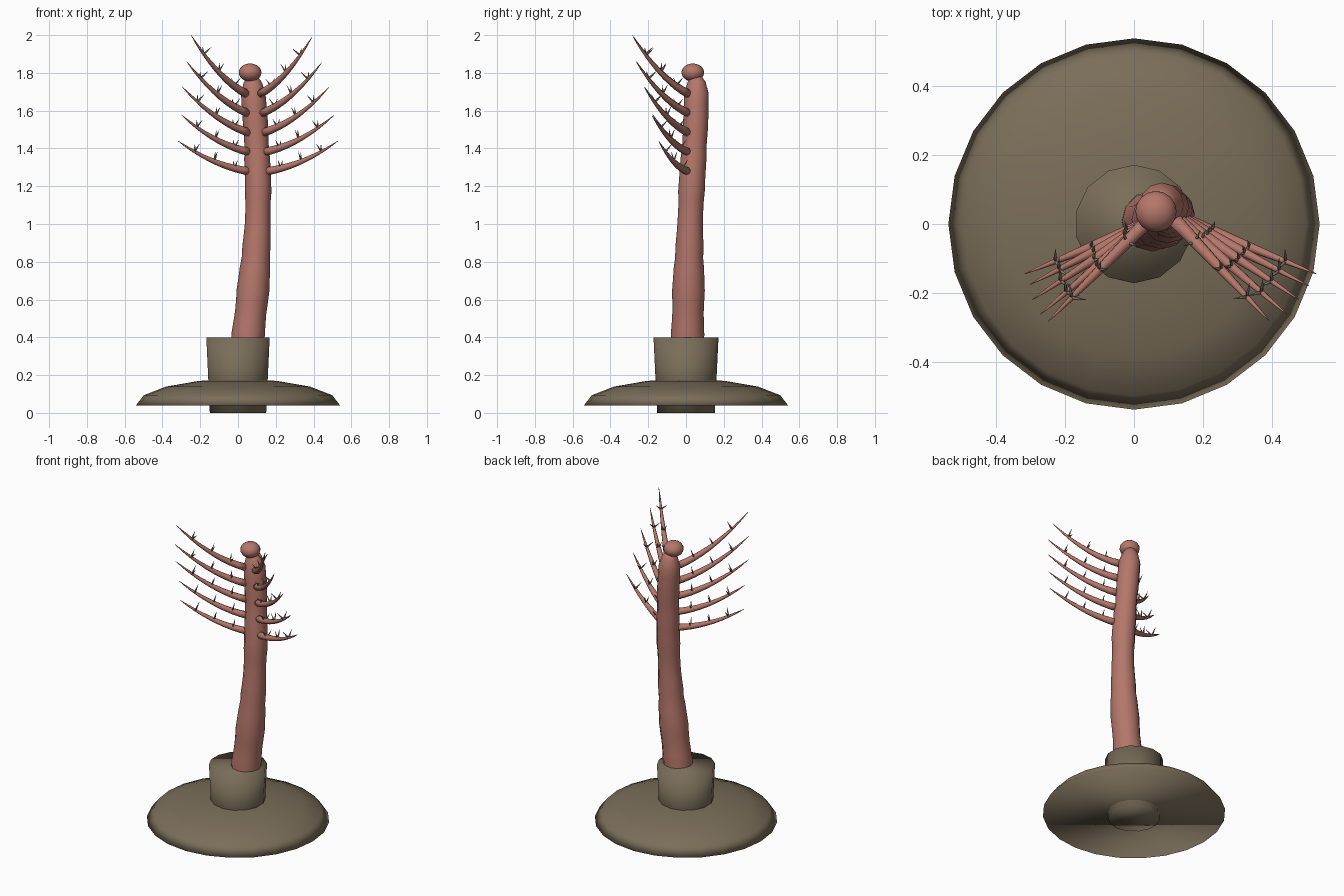
import bpy, bmesh, math, random
from mathutils import Vector

random.seed(4)
if "Cube" in bpy.data.objects:
    bpy.data.objects.remove(bpy.data.objects["Cube"], do_unlink=True)


def material(name, rgb):
    m = bpy.data.materials.new(name)
    m.use_nodes = True
    m.diffuse_color = (*rgb, 1)
    m.node_tree.nodes["Principled BSDF"].inputs["Base Color"].default_value = (*rgb, 1)
    return m


FLESH = material("dusty red", (0.46, 0.185, 0.145))
STONE = material("olive brown", (0.195, 0.155, 0.1))
THORN = material("grey olive", (0.23, 0.21, 0.15))


def finish(bm, name, mat):
    bmesh.ops.recalc_face_normals(bm, faces=bm.faces)
    for f in bm.faces:
        f.smooth = True
    mesh = bpy.data.meshes.new(name)
    bm.to_mesh(mesh)
    bm.free()
    mesh.materials.append(mat)
    ob = bpy.data.objects.new(name, mesh)
    bpy.context.collection.objects.link(ob)
    return ob


def tube(bm, centres, radii, sides, phase=0.0):
    """Loft capped rings along a path."""
    rings = []
    for i, c in enumerate(centres):
        t = (centres[min(i + 1, len(centres) - 1)] - centres[max(i - 1, 0)]).normalized()
        u = (Vector((0, 1, 0)) - t * t.y).normalized()
        v = u.cross(t)
        ring = []
        for k in range(sides):
            a = phase + math.tau * k / sides
            ring.append(bm.verts.new(c + (u * math.cos(a) + v * math.sin(a)) * radii[i]))
        rings.append(ring)
    for a, b in zip(rings, rings[1:]):
        for k in range(sides):
            j = (k + 1) % sides
            bm.faces.new((a[k], a[j], b[j], b[k]))
    bm.faces.new(rings[0])
    bm.faces.new(rings[-1])


def sample(rows, z):
    """Interpolate rows of (z, values...) at a height."""
    for a, b in zip(rows, rows[1:]):
        if z <= b[0]:
            f = (z - a[0]) / (b[0] - a[0])
            return [p + (q - p) * f for p, q in zip(a[1:], b[1:])]
    return rows[-1][1:]


# Domed foot
bm = bmesh.new()
steps = [math.radians(22.5 * i) for i in range(4)] + [math.radians(86)]
tube(bm, [Vector((0, 0, 0.04 + 0.14 * math.sin(a))) for a in steps],
     [0.54 * math.cos(a) for a in steps], 24)
finish(bm, "foot_dome", STONE)

# Collar
bm = bmesh.new()
tube(bm, [Vector((0, 0, 0)), Vector((0, 0, 0.4))], [0.153, 0.172], 14)
finish(bm, "collar", STONE)

# Trunk: z, x, y, radius
TRUNK = [(0.3, 0.045, 0.006, 0.09), (0.4, 0.052, 0.008, 0.09), (0.6, 0.075, 0.012, 0.085),
         (0.8, 0.093, 0.016, 0.077), (1.0, 0.104, 0.022, 0.07), (1.2, 0.107, 0.03, 0.067),
         (1.5, 0.095, 0.05, 0.066), (1.7, 0.08, 0.056, 0.062), (1.75, 0.077, 0.056, 0.05),
         (1.785, 0.075, 0.055, 0.025)]
heights = [0.3 + 0.058 * i for i in range(25)] + [1.75, 1.785]
bm = bmesh.new()
centres, radii = [], []
for z in heights:
    x, y, r = sample(TRUNK, z)
    centres.append(Vector((x, y, z)))
    radii.append(r * random.uniform(0.95, 1.05))
tube(bm, centres, radii, 12)
finish(bm, "trunk", FLESH)

# Crown ball
bm = bmesh.new()
bmesh.ops.create_uvsphere(bm, u_segments=16, v_segments=10, radius=0.06)
bmesh.ops.scale(bm, vec=(1, 1, 0.8), verts=bm.verts)
bmesh.ops.translate(bm, vec=(0.064, 0.036, 1.802), verts=bm.verts)
finish(bm, "crown_ball", FLESH)

# Curved arms with thorns; tips run from the top pair to the bottom pair
TIPS = {
    "right": [(-0.249, -0.283, 2.0), (-0.272, -0.262, 1.86), (-0.296, -0.22, 1.727),
              (-0.303, -0.176, 1.58), (-0.318, -0.145, 1.44)],
    "left": [(0.392, -0.28, 1.99), (0.444, -0.262, 1.855), (0.48, -0.22, 1.722),
             (0.508, -0.18, 1.575), (0.53, -0.145, 1.44)],
}
for side, tips in TIPS.items():
    for i, tip in enumerate(tips):
        z = 1.69 - 0.103 * i
        offset = 0.05 if side == "left" else -0.05
        base = Vector((sample(TRUNK, z)[0] + offset * 0.75, 0.012, z))
        tip = Vector(tip)
        mid = (base + tip) / 2 - Vector((0, 0, 0.08 - 0.006 * i))

        def point(t):
            return base * (1 - t) ** 2 + mid * 2 * t * (1 - t) + tip * t * t

        bm = bmesh.new()
        ts = [k / 9 for k in range(10)]
        tube(bm, [point(t) for t in ts],
             [0.0215 * (1 - t) ** 0.75 + 0.001 for t in ts], 8)
        finish(bm, f"{side}_arm_{i + 1}", FLESH)

        bm = bmesh.new()
        for t, splay in ((0.22, 0.75), (0.5, 0.3), (0.77, 0.75)):
            p = point(t)
            along = (point(t + 0.02) - p).normalized()
            across = along.cross(Vector((0, 0, 1))).normalized()
            up = across.cross(along)
            for s in (-1, 1):
                d = (up + across * s * splay + along * 0.15).normalized()
                tube(bm, [p, p + d * 0.025, p + d * 0.055], [0.006, 0.004, 0.0005], 5)
        finish(bm, f"{side}_thorns_{i + 1}", THORN)
